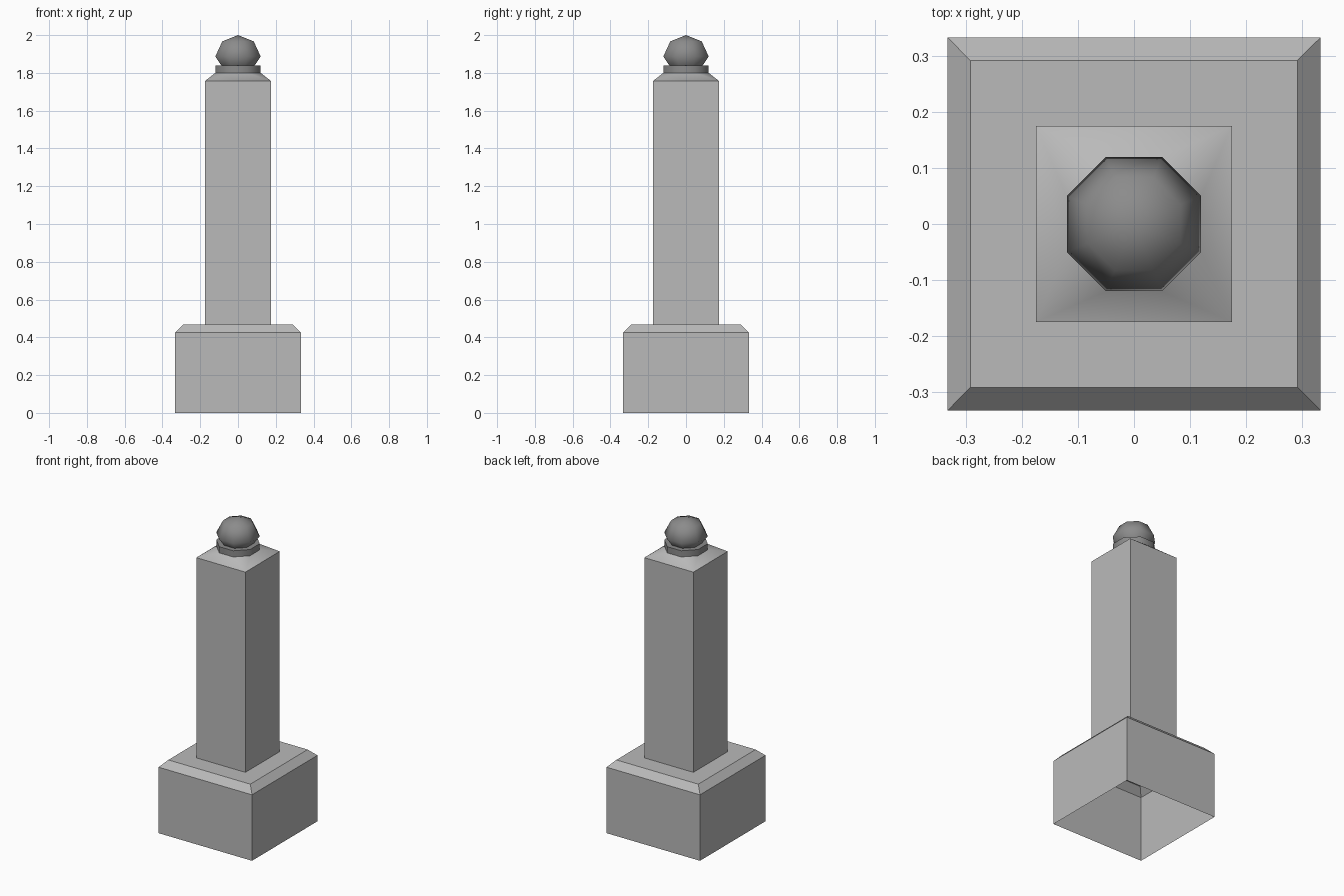
import bpy
import bmesh
import math

default = bpy.data.objects.get("Cube")
if default:
    bpy.data.objects.remove(default)


def material(name, grey):
    colour = (grey, grey, grey, 1)
    mat = bpy.data.materials.new(name)
    mat.use_nodes = True
    mat.diffuse_color = colour
    bsdf = mat.node_tree.nodes["Principled BSDF"]
    bsdf.inputs["Base Color"].default_value = colour
    bsdf.inputs["Roughness"].default_value = 0.8
    return mat


stone = material("light stone", 0.49)
iron = material("dark iron", 0.26)


def ring(bm, sides, half_width, z):
    """Regular polygon of vertices with flat sides facing the axes."""
    radius = half_width / math.cos(math.pi / sides)
    angles = [(k + 0.5) * math.tau / sides for k in range(sides)]
    return [bm.verts.new((radius * math.cos(a), radius * math.sin(a), z)) for a in angles]


def finish(name, bm, mat, smooth_angle=None):
    mesh = bpy.data.meshes.new(name)
    bm.to_mesh(mesh)
    bm.free()
    mesh.materials.append(mat)
    obj = bpy.data.objects.new(name, mesh)
    bpy.context.collection.objects.link(obj)
    if smooth_angle:
        bpy.ops.object.select_all(action="DESELECT")
        obj.select_set(True)
        bpy.context.view_layer.objects.active = obj
        bpy.ops.object.shade_smooth_by_angle(angle=math.radians(smooth_angle))
    return obj


def turned(name, sides, profile, mat, smooth_angle=None, tip=None):
    """Open shell through (half width, height) pairs, optionally ending in a point."""
    bm = bmesh.new()
    rings = [ring(bm, sides, w, z) for w, z in profile]
    for low, high in zip(rings, rings[1:]):
        for k in range(sides):
            n = (k + 1) % sides
            bm.faces.new((low[k], low[n], high[n], high[k]))
    if tip:
        point = bm.verts.new((0, 0, tip))
        for k in range(sides):
            bm.faces.new((rings[-1][k], rings[-1][(k + 1) % sides], point))
    return finish(name, bm, mat, smooth_angle)


# Hollow plinth with a chamfered rim and flat shelf, open underneath
turned("plinth", 4, [(0.333, 0), (0.333, 0.425), (0.292, 0.467), (0.175, 0.467)], stone)

# Square shaft
turned("shaft", 4, [(0.175, 0.467), (0.175, 1.757)], stone)

# Sloping cap blending the square shaft into the octagonal collar
bm = bmesh.new()
square = ring(bm, 4, 0.175, 1.757)
octagon = ring(bm, 8, 0.12, 1.80)
for k in range(4):
    a, b, c = octagon[2 * k], octagon[2 * k + 1], octagon[(2 * k + 2) % 8]
    bm.faces.new((square[k], b, a))
    bm.faces.new((square[k], square[(k + 1) % 4], c, b))
finish("shaft_cap", bm, stone, 80)

# Collar and ball finial
turned("collar", 8, [(0.12, 1.80), (0.12, 1.84), (0.085, 1.84)], iron, 50)
turned("ball_finial", 8, [(0.085, 1.835), (0.12, 1.887), (0.083, 1.967)], iron, 80, tip=2.0)
